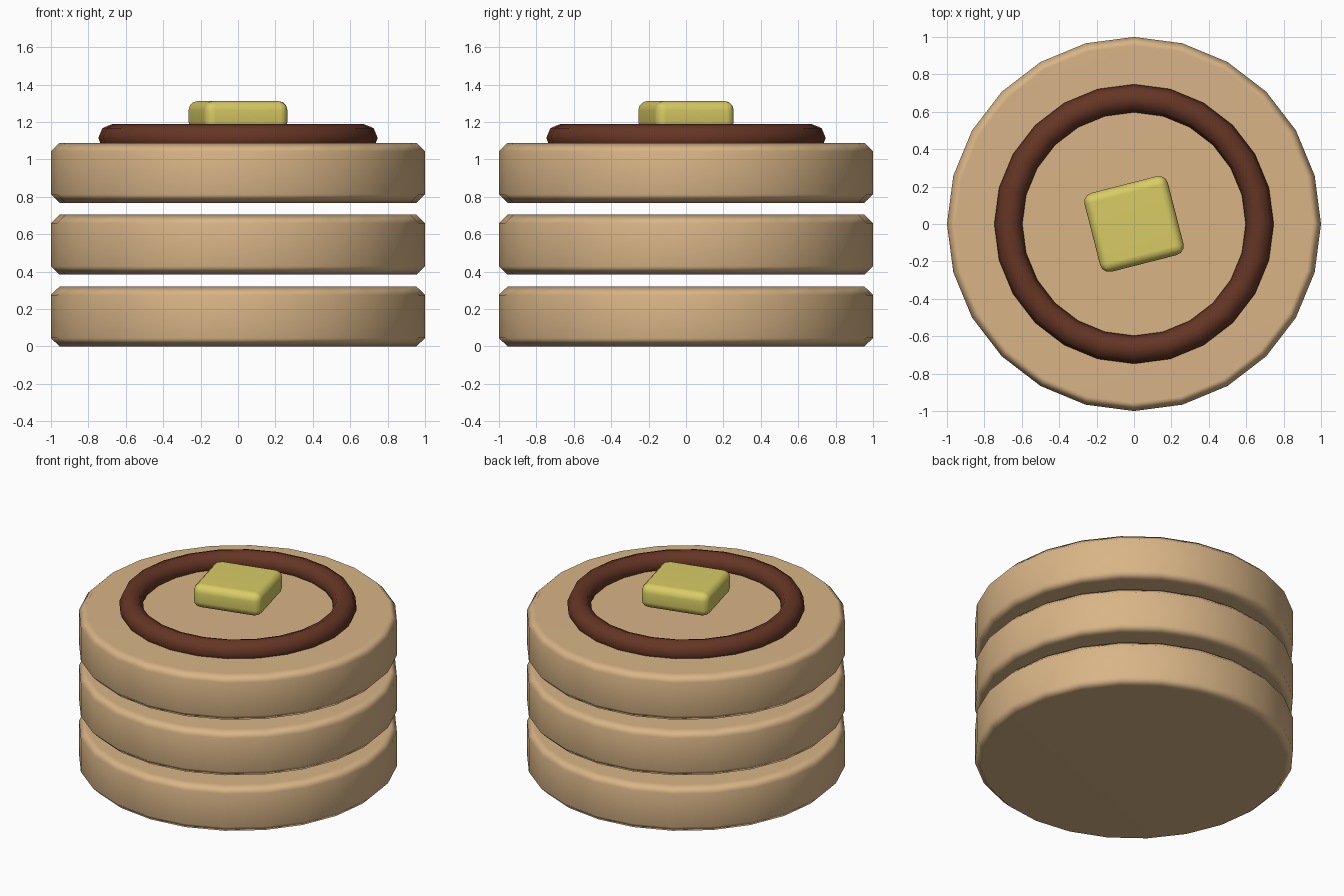
import bpy, math

if "Cube" in bpy.data.objects:
    bpy.data.objects.remove(bpy.data.objects["Cube"])


def material(name, color):
    m = bpy.data.materials.new(name)
    m.diffuse_color = (*color, 1)
    m.use_nodes = True
    m.node_tree.nodes["Principled BSDF"].inputs["Base Color"].default_value = m.diffuse_color
    return m


batter = material("golden batter", (0.69, 0.46, 0.24))
syrup = material("brown syrup", (0.13, 0.036, 0.018))
yellow = material("butter yellow", (0.69, 0.60, 0.13))


def finish(name, mat, bevel=0, segments=1, angle=60):
    o = bpy.context.object
    o.name = name
    o.data.materials.append(mat)
    if bevel:
        b = o.modifiers.new("rounded_edges", 'BEVEL')
        b.width, b.segments = bevel, segments
        b.limit_method, b.angle_limit = 'ANGLE', math.radians(40)
        bpy.ops.object.modifier_apply(modifier=b.name)
    bpy.ops.object.shade_smooth_by_angle(angle=math.radians(angle))
    if bevel:
        # keep the broad faces flat looking
        w = o.modifiers.new("weighted_normals", 'WEIGHTED_NORMAL')
        w.keep_sharp = True
        bpy.ops.object.modifier_apply(modifier=w.name)
    return o


# three stacked pancakes with small gaps
for i, level in enumerate(("bottom", "middle", "top")):
    bpy.ops.mesh.primitive_cylinder_add(vertices=24, radius=1, depth=0.32,
                                        location=(0, 0, 0.16 + i * 0.384))
    finish(level + "_pancake", batter, 0.045)

# syrup ring half sunk into the top pancake
bpy.ops.mesh.primitive_torus_add(major_segments=24, minor_segments=8,
                                 major_radius=0.672, minor_radius=0.075,
                                 location=(0, 0, 1.114))
finish("syrup_ring", syrup)

# turned pat of butter
bpy.ops.mesh.primitive_cube_add(size=1, location=(0, 0, 1.232), rotation=(0, 0, 0.25))
pat = bpy.context.object
pat.scale = (0.46, 0.435, 0.16)
bpy.ops.object.transform_apply(location=False, rotation=False, scale=True)
finish("butter_pat", yellow, 0.05, 3)
